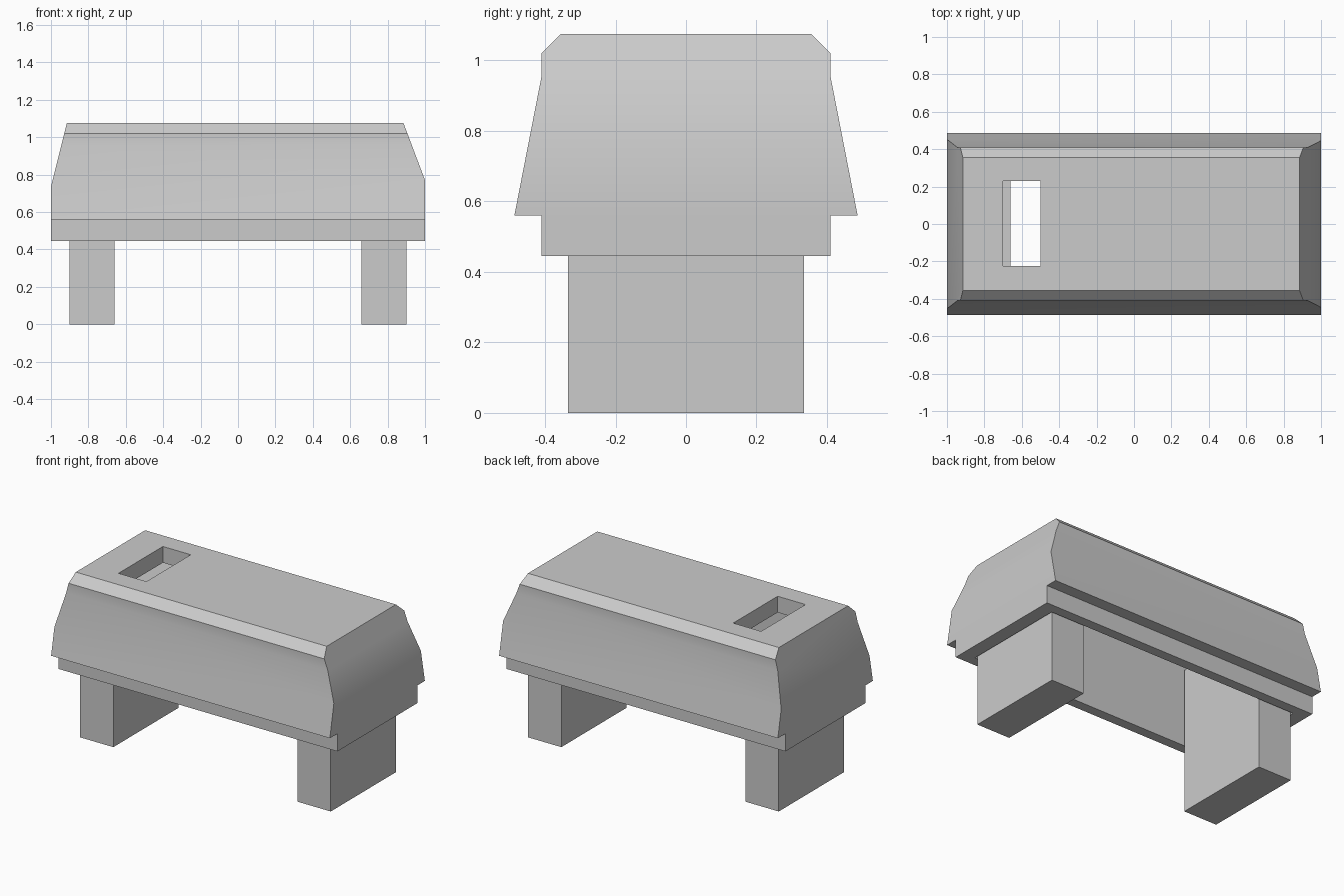
import bpy
import bmesh
from mathutils import Vector

if "Cube" in bpy.data.objects:
    bpy.data.objects.remove(bpy.data.objects["Cube"], do_unlink=True)

# Single plain grey
grey = bpy.data.materials.new("plain grey")
grey.use_nodes = True
colour = (0.6, 0.6, 0.6, 1)
grey.diffuse_color = colour
grey.node_tree.nodes["Principled BSDF"].inputs["Base Color"].default_value = colour


def add_object(name, bm):
    bmesh.ops.recalc_face_normals(bm, faces=bm.faces)
    mesh = bpy.data.meshes.new(name)
    bm.to_mesh(mesh)
    bm.free()
    mesh.materials.append(grey)
    obj = bpy.data.objects.new(name, mesh)
    bpy.context.collection.objects.link(obj)
    return obj


def box(name, low, high):
    low, high = Vector(low), Vector(high)
    bm = bmesh.new()
    bmesh.ops.create_cube(bm, size=1)
    for v in bm.verts:
        v.co = (low + high) / 2 + v.co * (high - low)
    return add_object(name, bm)


def activate(obj):
    bpy.ops.object.select_all(action="DESELECT")
    obj.select_set(True)
    bpy.context.view_layer.objects.active = obj


# Body: mirrored cross-section swept along x
half = [(0.41, 0.445), (0.41, 0.56), (0.487, 0.56),
        (0.41, 0.955), (0.41, 1.02), (0.355, 1.075)]
section = half + [(-y, z) for y, z in reversed(half)]
bm = bmesh.new()
face = bm.faces.new([bm.verts.new((-1, y, z)) for y, z in section])
swept = bmesh.ops.extrude_face_region(bm, geom=[face])["geom"]
bmesh.ops.translate(bm, vec=(2, 0, 0),
                    verts=[g for g in swept if isinstance(g, bmesh.types.BMVert)])
bmesh.ops.recalc_face_normals(bm, faces=bm.faces)

# Sloping upper ends: (side, start height, top x)
for side, start, top in [(-1, 0.735, 0.915), (1, 0.77, 0.885)]:
    normal = Vector((side * (1.075 - start), 0, 1 - top))
    cut = bmesh.ops.bisect_plane(
        bm, geom=bm.verts[:] + bm.edges[:] + bm.faces[:], dist=1e-5,
        plane_co=(side, 0, start), plane_no=normal, clear_outer=True)
    rim = [g for g in cut["geom_cut"] if isinstance(g, bmesh.types.BMEdge)]
    bmesh.ops.holes_fill(bm, edges=rim, sides=0)
body = add_object("body", bm)

# Hollow underside and top slot
for cutter in (box("cavity_cutter", (-0.91, -0.345, 0.3), (0.91, 0.345, 0.97)),
               box("slot_cutter", (-0.70, -0.225, 0.9), (-0.50, 0.23, 1.2))):
    cutter.hide_render = True
    mod = body.modifiers.new("cut", "BOOLEAN")
    mod.operation = "DIFFERENCE"
    mod.solver = "EXACT"
    mod.object = cutter
    activate(body)
    bpy.ops.object.modifier_apply(modifier=mod.name)
    bpy.data.objects.remove(cutter, do_unlink=True)
activate(body)
bpy.ops.object.shade_smooth_by_angle()

# Block legs reaching up into the hollow
for name, x in [("right_leg", -0.9), ("left_leg", 0.66)]:
    box(name, (x, -0.335, 0), (x + 0.24, 0.335, 0.94))
